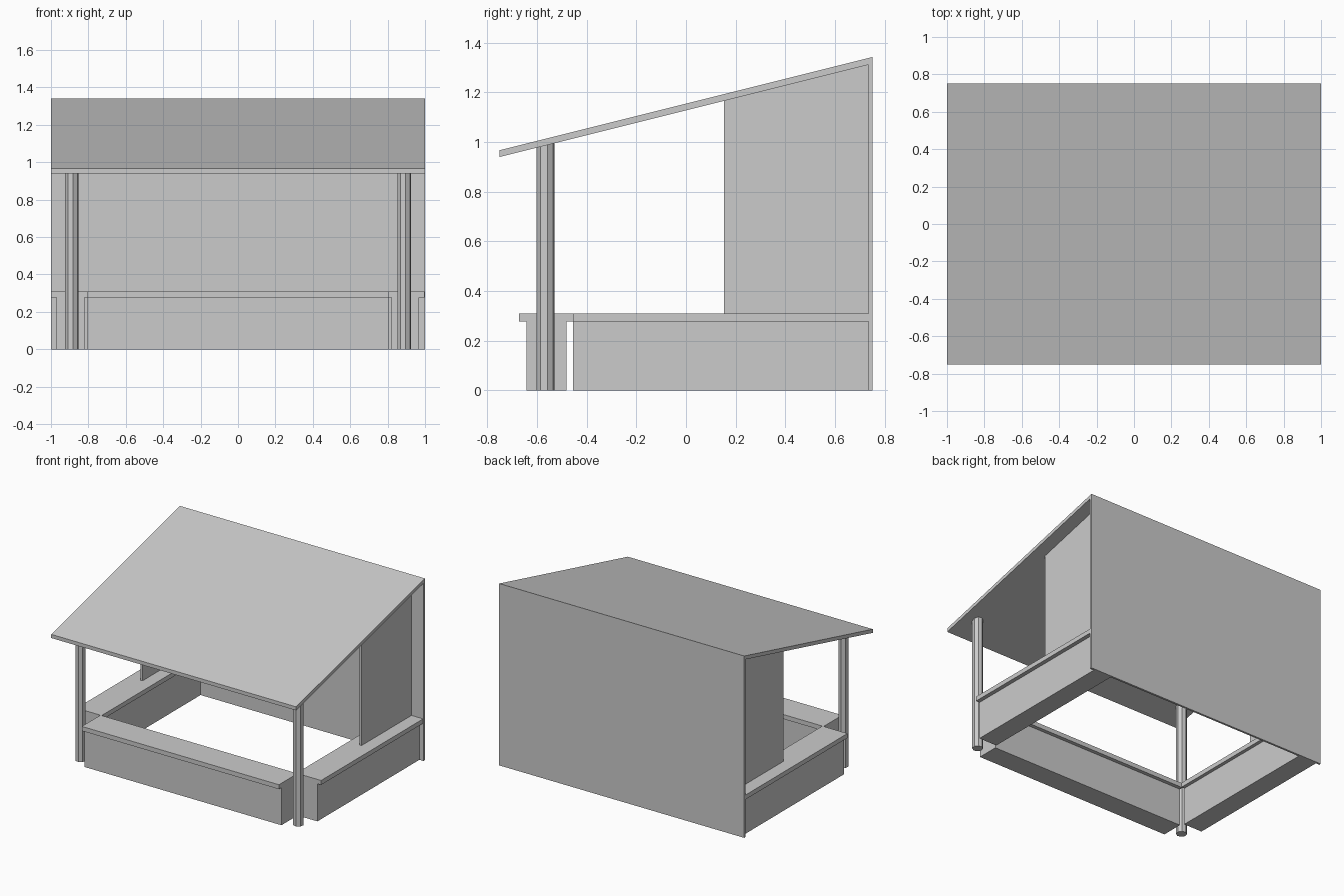
import bpy
import bmesh
import math

cube = bpy.data.objects.get("Cube")
if cube:
    bpy.data.objects.remove(cube, do_unlink=True)

# One plain grey for the whole stall
grey = bpy.data.materials.new("light_grey")
grey.use_nodes = True
COLOUR = (0.6, 0.6, 0.6, 1.0)
grey.diffuse_color = COLOUR
grey.node_tree.nodes["Principled BSDF"].inputs["Base Color"].default_value = COLOUR

FRONT, BACK = -0.75, 0.75
COUNTER_END = -0.455          # where front and side counters meet
WALL_FACE = 0.735             # inner face of the back wall
TOP, UNDER = 0.31, 0.277      # counter slab heights


def roof_under(y):
    """Height of the sloping roof underside."""
    return 0.94 + 0.25 * (y - FRONT)


def finish(name, bm):
    bmesh.ops.recalc_face_normals(bm, faces=bm.faces)
    mesh = bpy.data.meshes.new(name)
    bm.to_mesh(mesh)
    bm.free()
    mesh.materials.append(grey)
    obj = bpy.data.objects.new(name, mesh)
    bpy.context.collection.objects.link(obj)
    return obj


def prism(name, x0, x1, profile):
    """Extrude a side profile of (y, z) points from x0 to x1."""
    bm = bmesh.new()
    face = bm.faces.new([bm.verts.new((x0, y, z)) for y, z in profile])
    new = bmesh.ops.extrude_face_region(bm, geom=[face])["geom"]
    verts = [v for v in new if isinstance(v, bmesh.types.BMVert)]
    bmesh.ops.translate(bm, verts=verts, vec=(x1 - x0, 0, 0))
    return finish(name, bm)


def box(name, x0, x1, y0, y1, z0, z1):
    return prism(name, x0, x1, [(y0, z0), (y1, z0), (y1, z1), (y0, z1)])


def post(name, x, y, radius):
    """Eight-sided post whose top follows the roof slope."""
    bm = bmesh.new()
    bmesh.ops.create_cone(bm, cap_ends=True, segments=8,
                          radius1=radius, radius2=radius, depth=1)
    turn = math.radians(12)
    for v in bm.verts:
        angle = round(math.atan2(v.co.y, v.co.x) / math.radians(22.5))
        a = math.radians(22.5) * (angle - angle % 2) + turn
        px, py = x + radius * math.cos(a), y + radius * math.sin(a)
        v.co = (px, py, roof_under(py) + 0.005 if v.co.z > 0 else 0)
    return finish(name, bm)


# Sloping roof and back wall
prism("roof", -1, 1, [(FRONT, roof_under(FRONT)), (BACK, roof_under(BACK)),
                      (BACK, roof_under(BACK) + 0.027),
                      (FRONT, roof_under(FRONT) + 0.027)])
prism("back_wall", -1, 1, [(WALL_FACE, 0), (BACK, 0), (BACK, roof_under(BACK)),
                           (WALL_FACE, roof_under(WALL_FACE))])

# Front counter
box("front_counter_top", -0.805, 0.805, -0.672, COUNTER_END, UNDER, TOP)
box("front_counter_base", -0.805, 0.805, -0.643, -0.482, 0, UNDER)

# Side counters, screens and posts
for side, label in ((-1, "right"), (1, "left")):
    label = "left" if side > 0 else "right"
    outer = 1.0 if side < 0 else 0.997
    box(label + "_counter_top", side * 0.795, side * outer,
        COUNTER_END, WALL_FACE, UNDER, TOP)
    box(label + "_counter_base", side * 0.82, side * (outer - 0.03),
        COUNTER_END, WALL_FACE, 0, UNDER)
    prism(label + "_side_screen", side * 0.886, side * 0.902,
          [(0.152, TOP), (WALL_FACE, TOP),
           (WALL_FACE, roof_under(WALL_FACE)), (0.152, roof_under(0.152))])
    post(label + "_post", side * 0.889, -0.566, 0.037)
